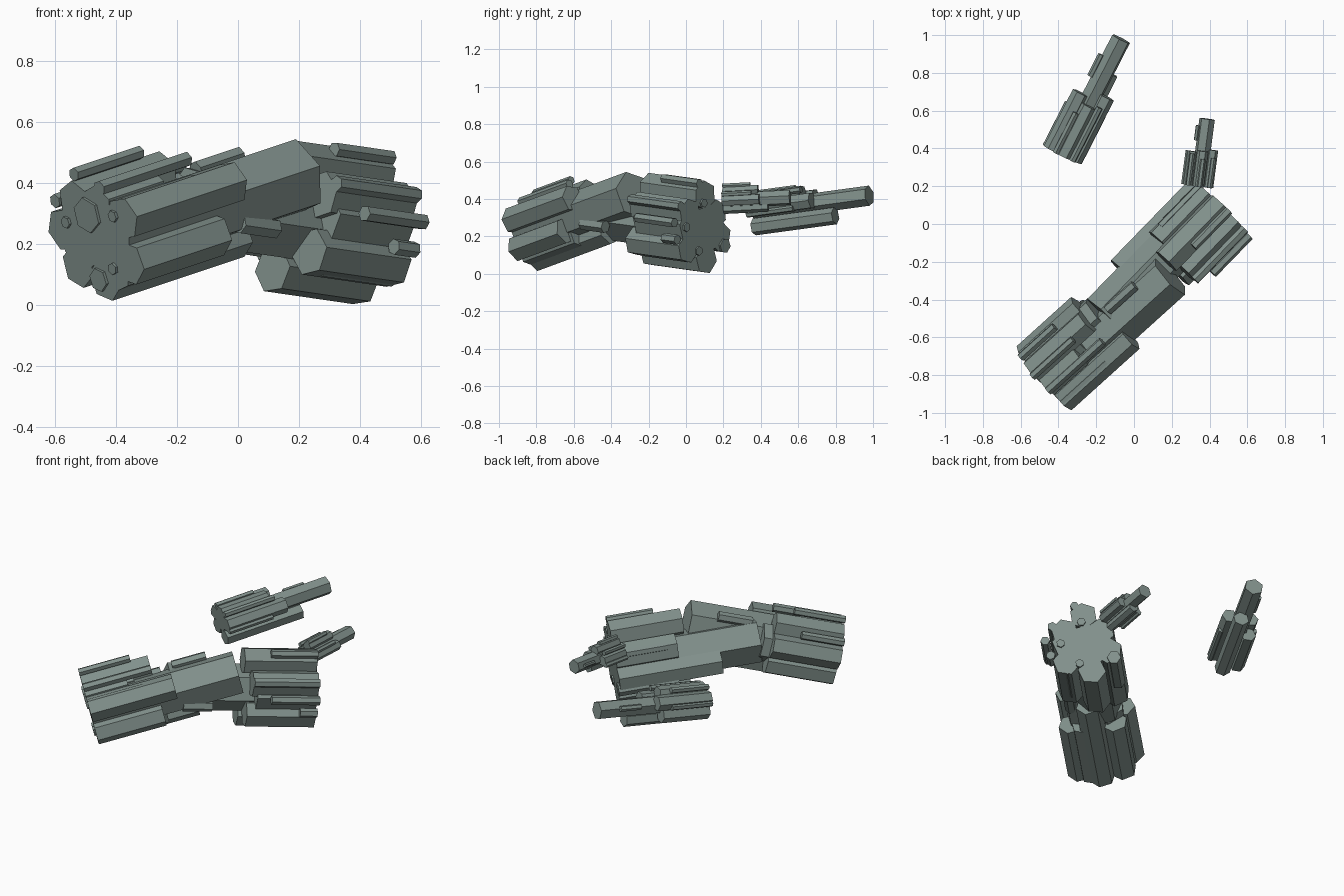
import bpy
import random
from math import cos, sin, radians
from mathutils import Quaternion, Vector

random.seed(4)

cube = bpy.data.objects.get("Cube")
if cube:
    bpy.data.objects.remove(cube)

stone = bpy.data.materials.new("grey green stone")
stone.use_nodes = True
colour = (0.22, 0.28, 0.26, 1)
stone.diffuse_color = colour
stone.node_tree.nodes["Principled BSDF"].inputs["Base Color"].default_value = colour


class Bundle:
    """Columns that share one end face and run along one axis."""

    def __init__(self, name, origin, axis):
        self.name = name
        self.origin = Vector(origin)
        self.axis = Vector(axis).normalized()
        self.side = Vector((abs(self.axis.y), -abs(self.axis.x), 0)).normalized()
        self.up = self.side.cross(self.axis)
        if self.up.z < 0:
            self.up.negate()

    def column(self, part, radius, length, angle=0, spread=0, start=0):
        """Six-sided prism, set off from the axis by an angle and a distance."""
        offset = self.side * cos(radians(angle)) + self.up * sin(radians(angle))
        centre = self.origin + offset * spread + self.axis * (start + length / 2)
        roll = Quaternion((0, 0, 1), radians(random.uniform(0, 60)))
        turned = self.axis.to_track_quat('Z', 'Y') @ roll
        bpy.ops.mesh.primitive_cylinder_add(
            vertices=6, radius=radius, depth=length,
            location=centre, rotation=turned.to_euler())
        ob = bpy.context.object
        ob.name = self.name + "_" + part
        ob.data.materials.append(stone)

    def ring(self, part, radius, first, step, lengths, spreads):
        """Columns fanned around the axis at an even angle."""
        for i, (length, spread) in enumerate(zip(lengths, spreads)):
            self.column(part, radius, length, angle=first + i * step, spread=spread)


# Large front bundle, with a long core that meets the rear bundle at the bend
front = Bundle("front_bundle", origin=(-0.47, -0.81, 0.23), axis=(0.72, 0.65, 0.24))
front.column("core", radius=0.13, length=0.87, angle=-20, spread=0.05)
front.column("inner_column", radius=0.11, length=0.45, angle=190, spread=0.06)
front.ring("outer_column", radius=0.074, first=20, step=51,
           lengths=(0.5, 0.25, 0.4, 0.4, 0.4, 0.6, 0.4),
           spreads=(0.16, 0.1, 0.13, 0.15, 0.15, 0.15, 0.17))
front.column("low_rib", radius=0.06, length=0.42, angle=300, spread=0.15)
front.column("side_rod", radius=0.024, length=0.33, angle=32, spread=0.19)
front.column("upper_rod", radius=0.026, length=0.4, angle=68, spread=0.17)
front.column("upper_rod", radius=0.023, length=0.3, angle=103, spread=0.21)
front.column("back_rod", radius=0.024, length=0.25, angle=145, spread=0.2)
front.column("top_rod", radius=0.03, length=0.2, angle=115, spread=0.1, start=0.52)
front.column("face_boss", radius=0.06, length=0.3, angle=100, spread=0.07, start=-0.01)
front.column("low_boss", radius=0.04, length=0.3, angle=265, spread=0.15, start=-0.01)
for angle in (30, 160, 300):
    front.column("face_stud", radius=0.02, length=0.2, angle=angle, spread=0.13, start=-0.01)

# Large rear bundle
rear = Bundle("rear_bundle", origin=(0.45, 0.09, 0.25), axis=(-0.69, -0.71, 0.1))
rear.column("core", radius=0.135, length=0.84, angle=200, spread=0.03)
rear.column("inner_column", radius=0.11, length=0.35, spread=0.07)
rear.ring("outer_column", radius=0.08, first=35, step=55,
          lengths=(0.38, 0.42, 0.36, 0.6, 0.42, 0.4),
          spreads=(0.13, 0.17, 0.12, 0.15, 0.18, 0.15))
rear.column("upper_rod", radius=0.025, length=0.27, angle=78, spread=0.24)
rear.ring("side_rod", radius=0.027, first=-20, step=26,
          lengths=(0.1, 0.28, 0.38), spreads=(0.2, 0.22, 0.21))
rear.column("low_rod", radius=0.025, length=0.33, angle=300, spread=0.19)
rear.column("back_rod", radius=0.025, length=0.3, angle=145, spread=0.18)
rear.column("back_boss", radius=0.04, length=0.35, angle=210, spread=0.2, start=-0.01)
rear.column("middle_rod", radius=0.034, length=0.17, angle=335, spread=0.14, start=0.6)
for angle in (0, 85, 280):
    rear.column("face_stud", radius=0.025, length=0.2, angle=angle, spread=0.13, start=-0.01)

# Separate bundle behind, with a long bare core
loose = Bundle("loose_bundle", origin=(-0.38, 0.37, 0.335), axis=(0.45, 0.88, 0.12))
loose.column("core", radius=0.055, length=0.69)
loose.ring("outer_column", radius=0.046, first=10, step=70,
           lengths=(0.38, 0.3, 0.34, 0.3, 0.49),
           spreads=(0.07, 0.06, 0.07, 0.07, 0.09))
loose.ring("rod", radius=0.018, first=-10, step=60,
           lengths=(0.28, 0.32, 0.24, 0.26), spreads=(0.1, 0.1, 0.1, 0.1))
loose.column("side_rod", radius=0.017, length=0.13, angle=160, spread=0.06, start=0.44)

# Small bundle growing from the back of the rear bundle
small = Bundle("small_bundle", origin=(0.34, 0.2, 0.39), axis=(0.13, 0.98, 0.05))
small.column("core", radius=0.042, length=0.36)
small.ring("outer_column", radius=0.03, first=0, step=90,
           lengths=(0.2, 0.19, 0.18, 0.24), spreads=(0.05, 0.05, 0.05, 0.04))
small.ring("rod", radius=0.014, first=30, step=55,
           lengths=(0.16, 0.15, 0.17, 0.18), spreads=(0.07, 0.08, 0.07, 0.08))
small.column("side_rod", radius=0.011, length=0.08, angle=170, spread=0.045, start=0.24)
